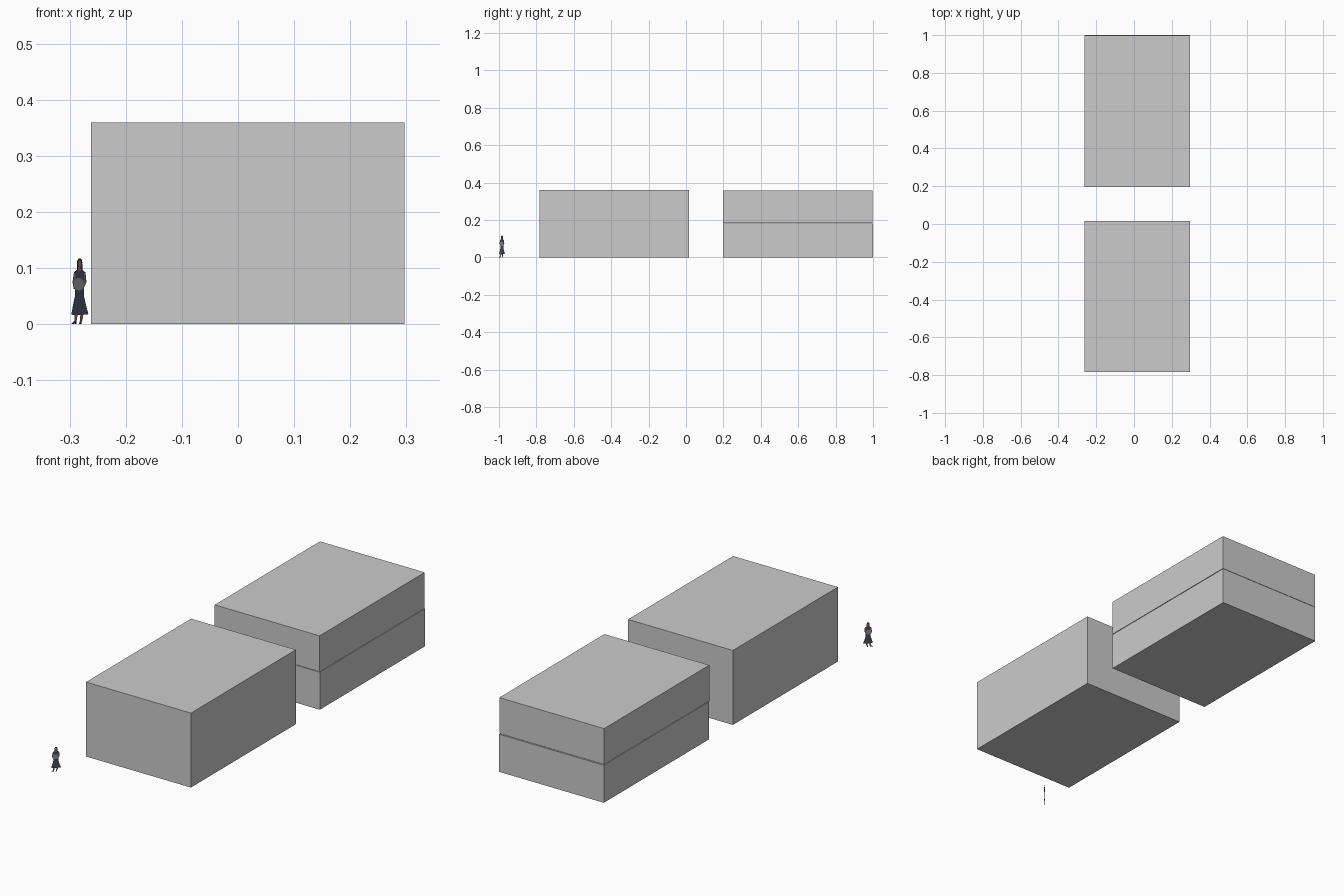
import bpy, math

if "Cube" in bpy.data.objects:
    bpy.data.objects.remove(bpy.data.objects["Cube"])


def box(name, x0, x1, y0, y1, z0, z1):
    bpy.ops.mesh.primitive_cube_add(size=1, location=((x0 + x1) / 2, (y0 + y1) / 2, (z0 + z1) / 2))
    ob = bpy.context.object
    ob.name = name
    ob.scale = (x1 - x0, y1 - y0, z1 - z0)
    bpy.ops.object.transform_apply(location=False, rotation=False, scale=True)
    return ob


# Single-volume front block, and rear block split into two storeys by a thin gap
X0, X1 = -0.262, 0.297
box("front_block", X0, X1, -0.783, 0.017, 0, 0.359)
box("rear_lower_block", X0, X1, 0.199, 1.0, 0, 0.181)
box("rear_upper_block", X0, X1, 0.197, 0.998, 0.184, 0.357)


# Flat scale figure: outlines on a diagonal upright plane, in units of UNIT
UNIT = 0.00178
CX, CY = -0.2825, -0.984


def colour(name, rgb):
    m = bpy.data.materials.new(name)
    m.diffuse_color = (*rgb, 1)
    m.use_nodes = True
    m.node_tree.nodes["Principled BSDF"].inputs["Base Color"].default_value = m.diffuse_color
    return m


navy = colour("navy_cloth", (0.055, 0.07, 0.11))
skin = colour("skin", (0.27, 0.16, 0.11))
dark = colour("dark_hair", (0.03, 0.022, 0.02))
grey = colour("bag_grey", (0.24, 0.26, 0.25))
black = colour("shoe_black", (0.02, 0.02, 0.03))


def cutout(name, outlines, mat, layer=0):
    # layered patches sit on both sides of the plane so colours do not overlap
    verts, faces = [], []
    for side in ((1, -1) if layer else (0,)):
        off = side * layer * 0.0003
        for pts in outlines:
            start = len(verts)
            verts += [(CX + u * UNIT + off, CY + u * UNIT - off, v * UNIT) for u, v in pts]
            ids = list(range(start, len(verts)))
            faces.append(ids if side >= 0 else ids[::-1])
    me = bpy.data.meshes.new(name)
    me.from_pydata(verts, [], faces)
    me.materials.append(mat)
    bpy.context.collection.objects.link(bpy.data.objects.new(name, me))


def ellipse(cu, cv, ru, rv, n=14):
    return [(cu + ru * math.cos(2 * math.pi * i / n), cv + rv * math.sin(2 * math.pi * i / n)) for i in range(n)]


cutout("dress", [[(-8.2, 9.5), (0, 9), (9, 10), (6.5, 19), (4.5, 28), (4.6, 40), (5.8, 52), (2, 55),
                  (-2, 55), (-5.4, 52), (-4.6, 40), (-4.6, 28), (-6.5, 19)]], navy)
cutout("legs", [[(-4.8, 9.6), (-5.2, 5), (-4.8, 2), (-3.2, 2), (-2.4, 6), (-2, 9.4)],
                [(0.8, 9.2), (0.6, 2), (2.2, 2), (3.4, 6), (3.4, 9.5)]], skin)
cutout("shoes", [[(-8.6, 0), (-5, 0.5), (-3.2, 0), (-3, 3.5), (-5, 3.5)],
                 [(-0.6, 0), (2, 0), (2.4, 3.5), (0.6, 3.5)]], black)
cutout("hair", [ellipse(0.2, 61.5, 2.7, 4.5), [(-2.3, 60), (-3, 51), (3.2, 51), (2.8, 60)]], dark)
cutout("face", [ellipse(0, 60.6, 1.7, 3), [(-0.9, 58), (-1.2, 53), (1.2, 53), (0.9, 58)]], skin, 1)
cutout("arms", [[(-5.4, 52), (-6.8, 42), (-5.6, 35), (-4, 36), (-4.6, 43), (-4, 50)],
                [(5.8, 52), (4.2, 50), (5, 43), (2, 36), (3.4, 34.5), (6.8, 42)]], skin, 1)
cutout("bag", [ellipse(-1, 40, 5.2, 6.4)], grey, 2)
